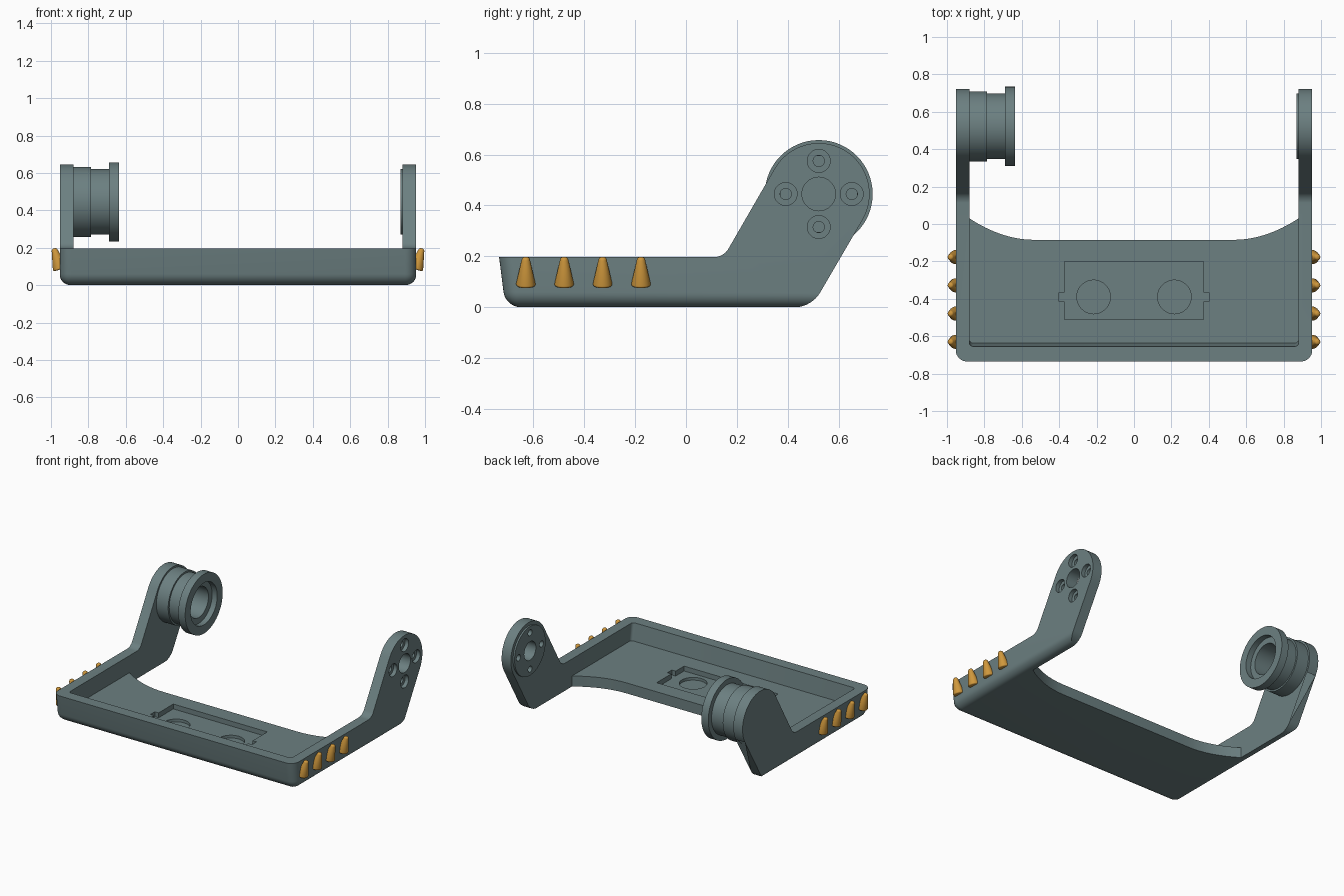
import bpy, bmesh, math
from mathutils import Matrix, Vector

if "Cube" in bpy.data.objects:
    bpy.data.objects.remove(bpy.data.objects["Cube"])

PIVOT_Y, PIVOT_Z = 0.522, 0.445
HALF_W, INNER_W = 0.953, 0.88
RIM, FLOOR = 0.197, 0.075


def material(name, rgb):
    m = bpy.data.materials.new(name)
    m.use_nodes = True
    m.diffuse_color = (*rgb, 1)
    m.node_tree.nodes["Principled BSDF"].inputs["Base Color"].default_value = (*rgb, 1)
    return m


GREY = material("slate grey", (0.15, 0.215, 0.22))
GOLD = material("gold", (0.62, 0.31, 0.045))


def finish(name, bm, mat):
    bmesh.ops.recalc_face_normals(bm, faces=bm.faces)
    mesh = bpy.data.meshes.new(name)
    bm.to_mesh(mesh)
    bm.free()
    mesh.materials.append(mat)
    ob = bpy.data.objects.new(name, mesh)
    bpy.context.collection.objects.link(ob)
    return ob


def activate(ob):
    bpy.ops.object.select_all(action='DESELECT')
    ob.select_set(True)
    bpy.context.view_layer.objects.active = ob


def smooth(ob):
    activate(ob)
    bpy.ops.object.shade_smooth_by_angle(angle=math.radians(32))


def prism(points, axis, lo, hi):
    """Extrude a 2D outline along x (points are y, z) or z (points are x, y)."""
    bm = bmesh.new()
    place = (lambda p: (lo, *p)) if axis == 'x' else (lambda p: (*p, lo))
    face = bm.faces.new([bm.verts.new(place(p)) for p in points])
    new = bmesh.ops.extrude_face_region(bm, geom=[face])["geom"]
    move = Vector((hi - lo, 0, 0) if axis == 'x' else (0, 0, hi - lo))
    bmesh.ops.translate(bm, vec=move, verts=[v for v in new if isinstance(v, bmesh.types.BMVert)])
    return bm


def circle(cx, cy, r, n=40):
    return [(cx + r * math.cos(i * math.tau / n), cy + r * math.sin(i * math.tau / n)) for i in range(n)]


def bevel(bm, rule, offset, segments=8):
    edges = [e for e in bm.edges if rule(*(v.co for v in e.verts))]
    bmesh.ops.bevel(bm, geom=edges, offset=offset, segments=segments, profile=0.5, affect='EDGES')


def cut(ob, bm):
    cutter = finish("cutter", bm, GREY)
    cutter.hide_render = True
    mod = ob.modifiers.new("cut", 'BOOLEAN')
    mod.operation, mod.solver, mod.object = 'DIFFERENCE', 'EXACT', cutter
    activate(ob)
    bpy.ops.object.modifier_apply(modifier=mod.name)
    bpy.data.objects.remove(cutter)


# Tray and arms: one side silhouette extruded over the full width
arc = [math.radians(-30 + 180 * i / 32) for i in range(33)]
outline = [(-0.735, RIM), (-0.71, 0), (0.494, 0)]
outline += [(PIVOT_Y + 0.2 * math.cos(a), PIVOT_Z + 0.2 * math.sin(a)) for a in arc]
outline.append((0.148, RIM))
bm = prism(outline, 'x', -HALF_W, HALF_W)
bevel(bm, lambda a, b: abs(a.y - 0.148) + abs(b.y - 0.148) < 0.01, 0.035)
bevel(bm, lambda a, b: max(a.z, b.z) < 0.001 or max(a.y, b.y) < -0.7 and abs(a.z - b.z) > 0.1, 0.06)
frame = finish("tray_with_arms", bm, GREY)

# Hollow between the walls, with a sloped front wall
bm = prism([(-0.637, FLOOR), (1, FLOOR), (1, 1), (-0.773, 1)], 'x', -INNER_W, INNER_W)
bevel(bm, lambda a, b: max(a.y, b.y) < -0.6 and abs(a.z - b.z) > 0.1, 0.02, 4)
cut(frame, bm)

# Curved rear edge of the floor
rear = []
for i in range(-20, 21):
    x = INNER_W * i / 20
    rear.append((x, -0.085 + 0.115 * (max(abs(x) - 0.53, 0) / 0.35) ** 2))
cut(frame, prism(rear + [(INNER_W, 1), (-INNER_W, 1)], 'z', -0.5, 0.9))

# Floor recess with side notches, and two round pockets in it
side = [(0.372, -0.51), (0.372, -0.415), (0.402, -0.415), (0.402, -0.365), (0.372, -0.365), (0.372, -0.2)]
cut(frame, prism(side + [(-x, y) for x, y in reversed(side)], 'z', 0.04, 0.3))
for s in (-1, 1):
    cut(frame, prism(circle(s * 0.216, -0.39, 0.09), 'z', 0.02, 0.3))

# Round pad on the inside of the left arm
pad = finish("left_arm_pad", prism(circle(PIVOT_Y, PIVOT_Z, 0.175, 64), 'x', 0.868, INNER_W), GREY)

# Hub hole and four counterbored screw holes
for ob in (frame, pad):
    cut(ob, prism(circle(PIVOT_Y, PIVOT_Z, 0.066), 'x', 0.8, 1.1))
    for dy, dz in ((0.13, 0), (-0.13, 0), (0, 0.13), (0, -0.13)):
        cut(ob, prism(circle(PIVOT_Y + dy, PIVOT_Z + dz, 0.022, 24), 'x', 0.8, 1.1))
        if ob is frame:
            cut(ob, prism(circle(PIVOT_Y + dy, PIVOT_Z + dz, 0.045, 32), 'x', 0.925, 1.1))
smooth(frame)
smooth(pad)

# Stepped drum on the right arm, turned from a profile of (x, radius)
profile = [(-0.885, 0), (-0.885, 0.187), (-0.787, 0.187), (-0.787, 0.175), (-0.69, 0.175),
           (-0.69, 0.212), (-0.635, 0.212), (-0.635, 0.15), (-0.675, 0.15),
           (-0.675, 0.108), (-0.86, 0.108), (-0.86, 0)]
bm = bmesh.new()
verts = [bm.verts.new((x, PIVOT_Y, PIVOT_Z + r)) for x, r in profile]
edges = [bm.edges.new(pair) for pair in zip(verts, verts[1:])]
bmesh.ops.spin(bm, geom=verts + edges, cent=(0, PIVOT_Y, PIVOT_Z), axis=(1, 0, 0),
               angle=math.tau, steps=64, use_duplicate=False)
bmesh.ops.remove_doubles(bm, verts=bm.verts, dist=0.0005)
smooth(finish("right_arm_drum", bm, GREY))

# Leaning spikes along both sides
for s, label in ((1, "left"), (-1, "right")):
    for i in range(4):
        bm = bmesh.new()
        bmesh.ops.create_cone(bm, cap_ends=True, segments=24, radius1=0.04, radius2=0.014, depth=0.118)
        bevel(bm, lambda a, b: abs(a.z - b.z) < 0.01, 0.01, 4)
        tilt = Matrix.Rotation(s * math.radians(16), 4, 'Y')
        bm.transform(Matrix.Translation((s * 0.967, -0.63 + 0.151 * i, 0.14)) @ tilt)
        smooth(finish(f"{label}_spike_{i + 1}", bm, GOLD))
